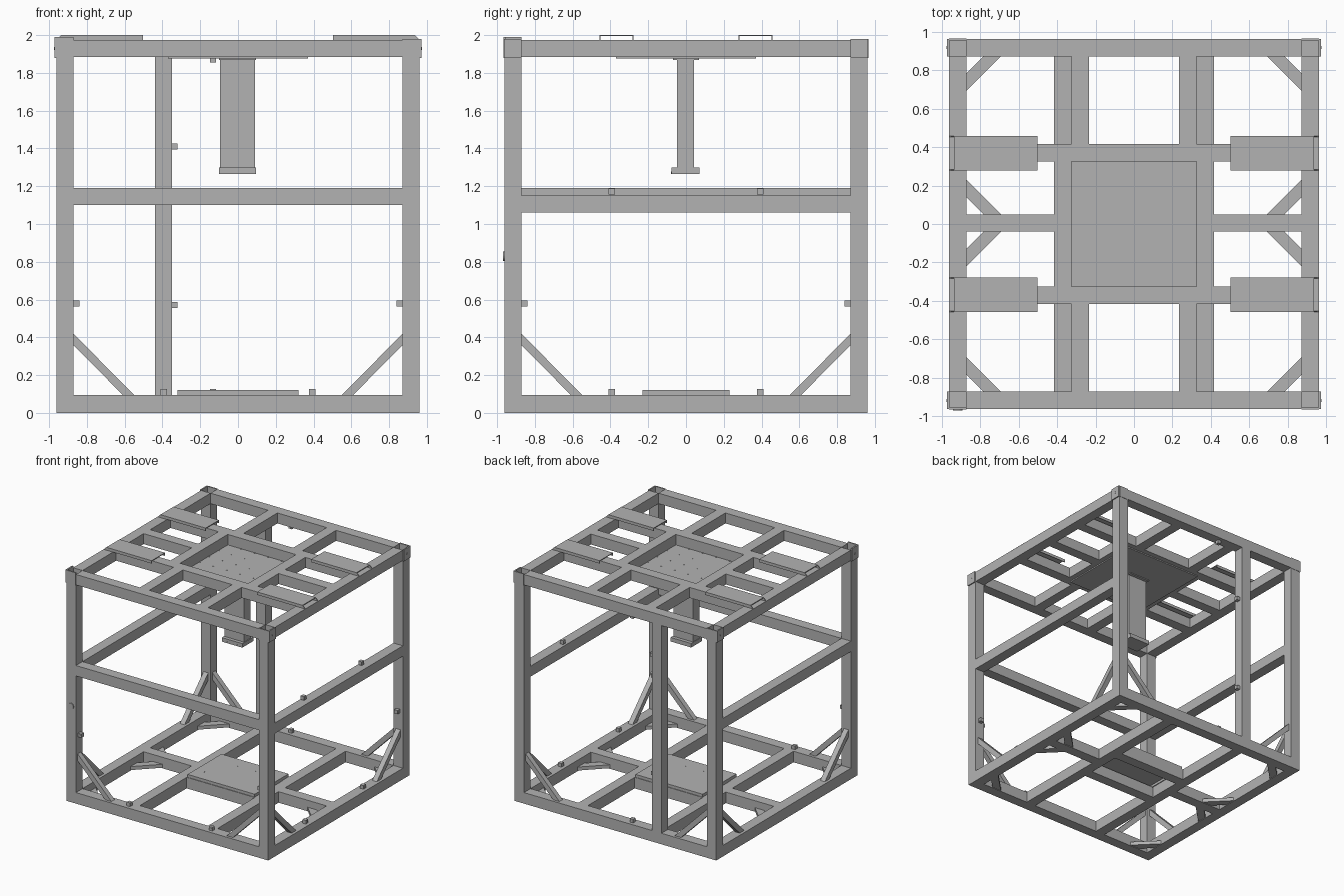
import bpy, bmesh, math
from mathutils import Vector

cube = bpy.data.objects.get("Cube")
if cube:
    bpy.data.objects.remove(cube, do_unlink=True)

steel = bpy.data.materials.new("steel_grey")
steel.use_nodes = True
steel.diffuse_color = (0.45, 0.45, 0.45, 1)
steel.node_tree.nodes["Principled BSDF"].inputs["Base Color"].default_value = (0.45, 0.45, 0.45, 1)


def finish(name, bm):
    bmesh.ops.recalc_face_normals(bm, faces=bm.faces)
    mesh = bpy.data.meshes.new(name)
    bm.to_mesh(mesh)
    bm.free()
    mesh.materials.append(steel)
    obj = bpy.data.objects.new(name, mesh)
    bpy.context.collection.objects.link(obj)
    return obj


def box(name, x, y, z):
    """Box from (min, max) pairs."""
    bm = bmesh.new()
    bmesh.ops.create_cube(bm, size=1)
    for v in bm.verts:
        v.co = Vector([lo + (c + 0.5) * (hi - lo) for c, (lo, hi) in zip(v.co, (x, y, z))])
    return finish(name, bm)


def prism(name, points, offset):
    """Flat outline pushed along an offset."""
    bm = bmesh.new()
    face = bm.faces.new([bm.verts.new(p) for p in points])
    new = bmesh.ops.extrude_face_region(bm, geom=[face])["geom"]
    bmesh.ops.translate(bm, vec=offset, verts=[v for v in new if isinstance(v, bmesh.types.BMVert)])
    return finish(name, bm)


def disc(name, centre, radius, depth, axis="Z", sides=12):
    bm = bmesh.new()
    bmesh.ops.create_cone(bm, cap_ends=True, segments=sides, radius1=radius, radius2=radius, depth=depth)
    obj = finish(name, bm)
    obj.location = centre
    if axis == "Y":
        obj.rotation_euler.x = math.pi / 2
    elif axis == "X":
        obj.rotation_euler.y = math.pi / 2
    return obj


def span(centre, half):
    return (centre - half, centre + half)


def mirror(s, lo, hi):
    """Range on the chosen side of zero."""
    return (lo, hi) if s > 0 else (-hi, -lo)


OUT, IN, H = 0.962, 0.872, 0.045
BASE = (0, 0.095)
TOP = (1.885, 1.975)
SIDES = (-1, 1)
ALONG = (-IN, IN)

# Corner posts and open corner brackets
for sx in SIDES:
    for sy in SIDES:
        px, py = mirror(sx, IN, OUT), mirror(sy, IN, OUT)
        box("corner_post", px, py, (0, 1.885))
        box("bracket_floor", px, py, (1.885, 1.895))
        tip = 1.99 if sx < 0 and sy < 0 else 1.98
        box("bracket_side_wall", mirror(sx, OUT - 0.002, 0.972), py, (1.88, tip))
        box("bracket_end_wall", px, mirror(sy, OUT - 0.008, OUT + 0.003), (1.88, tip))
        disc("bracket_bolt", (sx * 0.972, sy * 0.917, 1.93), 0.008, 0.004, "X")
        for dx in (-0.033, 0.033):
            for dy in (-0.033, 0.033):
                disc("floor_bolt", (sx * 0.917 + dx, sy * 0.917 + dy, 1.896), 0.006, 0.004)

# Outer rails at the base and the top
for level, z in (("base", BASE), ("top", TOP)):
    for s in SIDES:
        box(level + "_cross_rail", ALONG, mirror(s, IN, OUT), z)
        box(level + "_side_rail", mirror(s, IN, OUT), ALONG, z)
        box(level + "_middle_stub", mirror(s, 0.41, IN), span(0.005, H), z)

# Inner base bars
for s in SIDES:
    box("base_long_bar", span(s * 0.37, H), ALONG, BASE)
    box("base_plate_support", (-0.325, 0.325), span(s * 0.19, H), BASE)

# Inner top bars
for s in SIDES:
    box("top_cross_bar", ALONG, span(s * 0.37, H), TOP)
    box("top_plate_bar", span(s * 0.37, H), (-0.325, 0.325), TOP)
    for sy in SIDES:
        box("top_short_bar", span(s * 0.28, H), mirror(sy, 0.415, IN), TOP)

# Middle-height rails and the extra rear post
box("front_middle_rail", ALONG, (-OUT, -IN), (1.10, 1.19))
box("right_middle_rail", (-OUT, -IN), ALONG, (1.10, 1.19))
box("left_middle_rail", (IN, OUT), ALONG, (1.06, 1.15))
box("rear_post", (-0.44, -0.35), (IN, OUT), (0.095, 1.885))

# Upright diagonal braces in the lower corners
outline = [(IN, 0.42), (IN, 0.36), (0.61, 0.095), (0.55, 0.095)]
for sa in SIDES:
    for sb in SIDES:
        prism("cross_brace", [(sa * a, sb * 0.917 - 0.022, z) for a, z in outline], (0, 0.044, 0))
        prism("side_brace", [(sb * 0.917 - 0.022, sa * a, z) for a, z in outline], (0.044, 0, 0))

# Flat diagonal gussets in the base frame
for sx in SIDES:
    for wall, s in ((-IN, 1), (-0.04, -1), (0.05, 1), (IN, -1)):
        pts = [(IN, 0.18), (IN, 0.09), (IN - 0.09, 0), (IN - 0.18, 0)]
        prism("base_gusset", [(sx * x, wall + s * d, 0.005) for x, d in pts], (0, 0, 0.03))

# Folded channel plates on top of the cross bars
for sx in SIDES:
    for sy in SIDES:
        y0, y1 = span(sy * 0.368, 0.09)
        box("channel_sheet", mirror(sx, 0.503, 0.935), (y0, y1), (1.994, 2.0))
        side = [(0.503, 1.975), (0.96, 1.975), (0.935, 2.0), (0.503, 2.0)]
        for y in (y0, y1 - 0.005):
            prism("channel_flange", [(sx * x, y, z) for x, z in side], (0, 0.005, 0))

# Upper mounting plate with its bolt grid
box("upper_plate", (-0.37, 0.37), (-0.37, 0.37), (1.875, 1.885))
for i in range(6):
    for j in range(6):
        disc("upper_plate_bolt", (-0.32 + i * 0.128, -0.32 + j * 0.128, 1.885), 0.006, 0.004, sides=8)

# Lower mounting plate with folded skirt
box("lower_plate", (-0.32, 0.32), (-0.23, 0.23), (0.11, 0.12))
for s in SIDES:
    box("lower_plate_end_skirt", mirror(s, 0.312, 0.32), (-0.23, 0.23), (0.09, 0.112))
    box("lower_plate_skirt", (-0.32, 0.32), mirror(s, 0.222, 0.23), (0.09, 0.112))
    for i in range(4):
        disc("lower_plate_bolt", (-0.24 + i * 0.16, s * 0.12, 0.12), 0.006, 0.004, sides=8)

# Hanging column and foot
box("hanging_column", (-0.095, 0.09), (-0.048, 0.042), (1.30, 1.877))
box("column_head", (-0.1, 0.095), (-0.07, 0.07), (1.868, 1.877))
box("column_foot", (-0.1, 0.096), (-0.078, 0.072), (1.265, 1.30))
for x in (-0.05, 0.045):
    disc("foot_bolt", (x, -0.078, 1.272), 0.007, 0.004, "Y")

# Small cable clips
def clip(x, y, z, axis):
    box("cable_clip", span(x, 0.016), span(y, 0.016), span(z, 0.016))
    shift = Vector((0.016, 0, 0)) if axis == "X" else Vector((0, -0.016, 0))
    disc("clip_screw", Vector((x, y, z)) + shift, 0.008, 0.006, axis)


for s in SIDES:
    clip(s * 0.856, -0.917, 0.58, "Y")
    clip(0.917, s * 0.856, 0.58, "X")
    clip(s * 0.393, -0.917, 0.11, "Y")
    clip(0.917, s * 0.393, 0.11, "X")
    clip(0.9, s * 0.393, 1.172, "X")
for z in (0.57, 1.41):
    clip(-0.335, 0.917, z, "Y")
for z in (0.11, 1.87):
    clip(-0.133, 0.917, z, "Y")

# Round button on the front right post
disc("post_button", (-0.917, -0.963, 0.83), 0.025, 0.012, "Y", 24)
